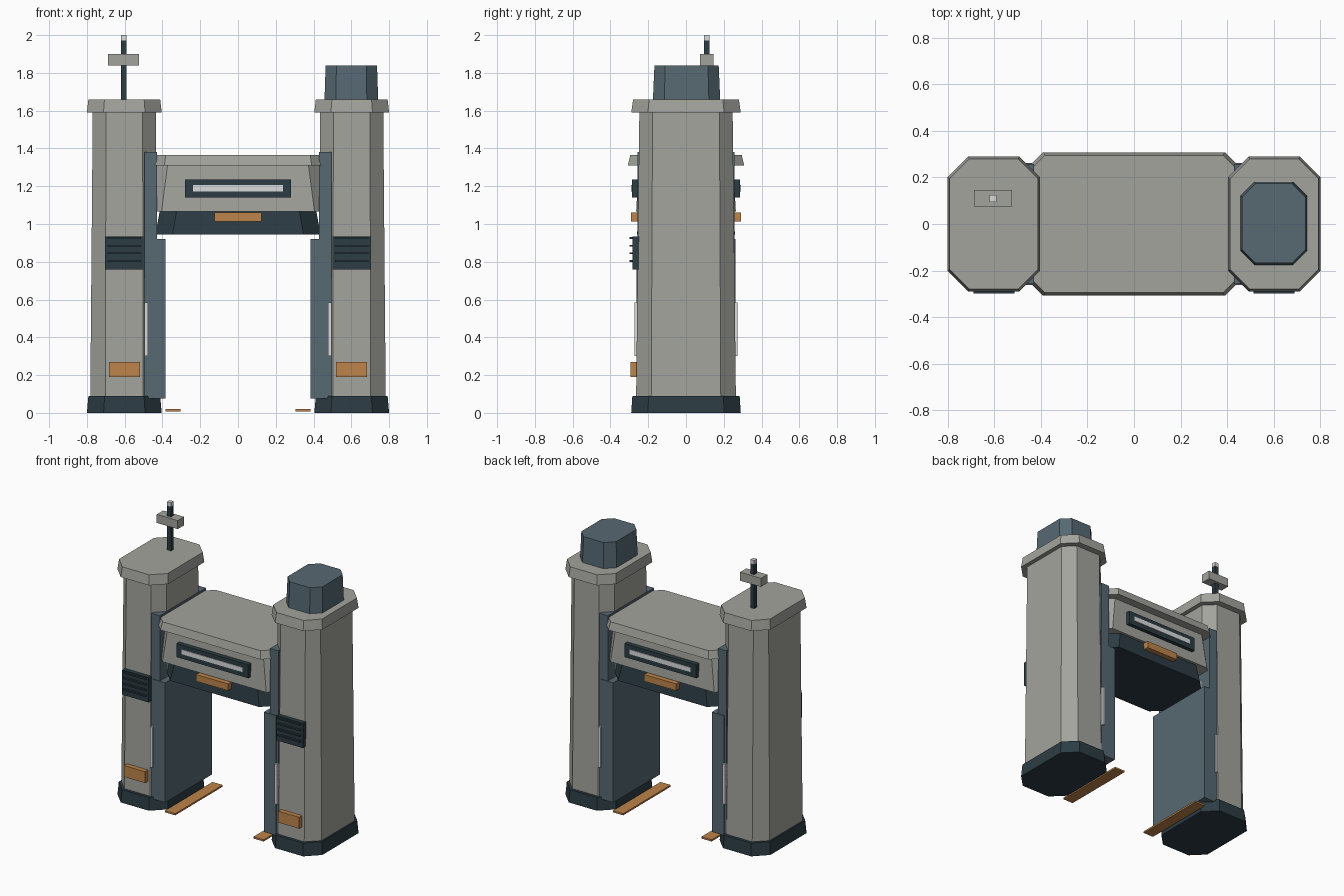
import bpy, bmesh

cube = bpy.data.objects.get("Cube")
if cube:
    bpy.data.objects.remove(cube, do_unlink=True)


def material(name, r, g, b):
    m = bpy.data.materials.new(name)
    m.use_nodes = True
    m.diffuse_color = (r, g, b, 1)
    m.node_tree.nodes["Principled BSDF"].inputs["Base Color"].default_value = (r, g, b, 1)
    return m


GREY = material("warm grey", 0.37, 0.37, 0.34)
SLATE = material("slate blue", 0.095, 0.14, 0.17)
DARK = material("dark slate", 0.025, 0.045, 0.057)
AMBER = material("amber", 0.51, 0.23, 0.07)
LIGHT = material("pale light", 0.7, 0.71, 0.73)


def ring(hx, hy, c):
    """Rectangle outline with cut corners, or a plain one when c is zero."""
    if c == 0:
        return [(hx, hy), (-hx, hy), (-hx, -hy), (hx, -hy)]
    return [(hx, hy - c), (hx - c, hy), (c - hx, hy), (-hx, hy - c),
            (-hx, c - hy), (c - hx, -hy), (hx - c, -hy), (hx, c - hy)]


def prism(name, mat, cx, cy, z0, z1, bottom, top=None):
    """Loft between two (half x, half y, corner cut) outlines."""
    bm = bmesh.new()
    low = [bm.verts.new((cx + x, cy + y, z0)) for x, y in ring(*bottom)]
    high = [bm.verts.new((cx + x, cy + y, z1)) for x, y in ring(*(top or bottom))]
    bm.faces.new(low[::-1])
    bm.faces.new(high)
    n = len(low)
    for i in range(n):
        j = (i + 1) % n
        bm.faces.new((low[i], low[j], high[j], high[i]))
    mesh = bpy.data.meshes.new(name)
    bm.to_mesh(mesh)
    bm.free()
    mesh.materials.append(mat)
    obj = bpy.data.objects.new(name, mesh)
    bpy.context.collection.objects.link(obj)
    return obj


def box(name, mat, x, y, z):
    """Box from (min, max) pairs."""
    half = ((x[1] - x[0]) / 2, (y[1] - y[0]) / 2, 0)
    return prism(name, mat, sum(x) / 2, sum(y) / 2, z[0], z[1], half)


def span(a, b, s):
    """Range mirrored to the side s."""
    return tuple(sorted((a * s, b * s)))


# Towers, with their door frames and front fittings
for side, s in (("left", 1), ("right", -1)):
    cx = 0.602 * s
    prism(side + "_tower_base", DARK, cx, 0, 0, 0.09, (0.198, 0.29, 0.088), (0.19, 0.284, 0.086))
    prism(side + "_tower_shaft", GREY, cx, 0, 0.09, 1.59, (0.18, 0.264, 0.08), (0.167, 0.247, 0.07))
    prism(side + "_tower_cap", GREY, cx, 0, 1.59, 1.66, (0.198, 0.29, 0.088), (0.19, 0.28, 0.085))
    box(side + "_door_jamb", SLATE, span(0.43, 0.495, s), (-0.258, 0.258), (0.09, 1.38))
    box(side + "_door_panel", SLATE, span(0.385, 0.48, s), (-0.262, 0.262), (0.075, 0.92))
    box(side + "_floor_strip", AMBER, span(0.305, 0.385, s), (-0.265, 0.265), (0.008, 0.02))
    for end, e in (("front", -1), ("back", 1)):
        box(f"{side}_{end}_jamb_light", LIGHT, span(0.477, 0.495, s), span(0.25, 0.272, e), (0.3, 0.585))
    box(side + "_vent", DARK, (cx - 0.103, cx + 0.103), (-0.284, -0.24), (0.76, 0.935))
    for i in range(4):
        z = 0.805 + 0.04 * i
        box(f"{side}_vent_fin_{i + 1}", DARK, (cx - 0.088, cx + 0.088), (-0.298, -0.28), (z - 0.005, z + 0.005))
    box(side + "_amber_marker", AMBER, (cx - 0.082, cx + 0.082), (-0.295, -0.25), (0.19, 0.27))

# Bridge between the towers
prism("bridge_underside", DARK, 0, 0, 0.945, 1.065, (0.437, 0.26, 0.09), (0.415, 0.246, 0.09))
prism("bridge_body", GREY, 0, 0, 1.065, 1.31, (0.455, 0.264, 0.05), (0.43, 0.25, 0.057))
prism("bridge_roof", GREY, 0, 0, 1.31, 1.365, (0.455, 0.308, 0.065), (0.445, 0.295, 0.063))
for end, e in (("front", -1), ("back", 1)):
    box(end + "_sign_frame", DARK, (-0.28, 0.28), span(0.24, 0.286, e), (1.14, 1.235))
    box(end + "_sign_light", LIGHT, (-0.237, 0.237), span(0.28, 0.29, e), (1.173, 1.206))
    box(end + "_bridge_marker", AMBER, (-0.125, 0.125), span(0.23, 0.29, e), (1.012, 1.06))

# Turret on the left tower
prism("turret", SLATE, 0.6, 0.003, 1.66, 1.84, (0.142, 0.178, 0.06), (0.136, 0.17, 0.057))

# Antenna on the right tower
ax, ay = -0.605, 0.11
prism("antenna_pole", DARK, ax, ay, 1.66, 1.972, (0.015, 0.015, 0))
prism("antenna_tip", LIGHT, ax, ay, 1.972, 2.0, (0.015, 0.015, 0))
prism("antenna_crossbar", GREY, ax, ay, 1.84, 1.9, (0.082, 0.035, 0))
